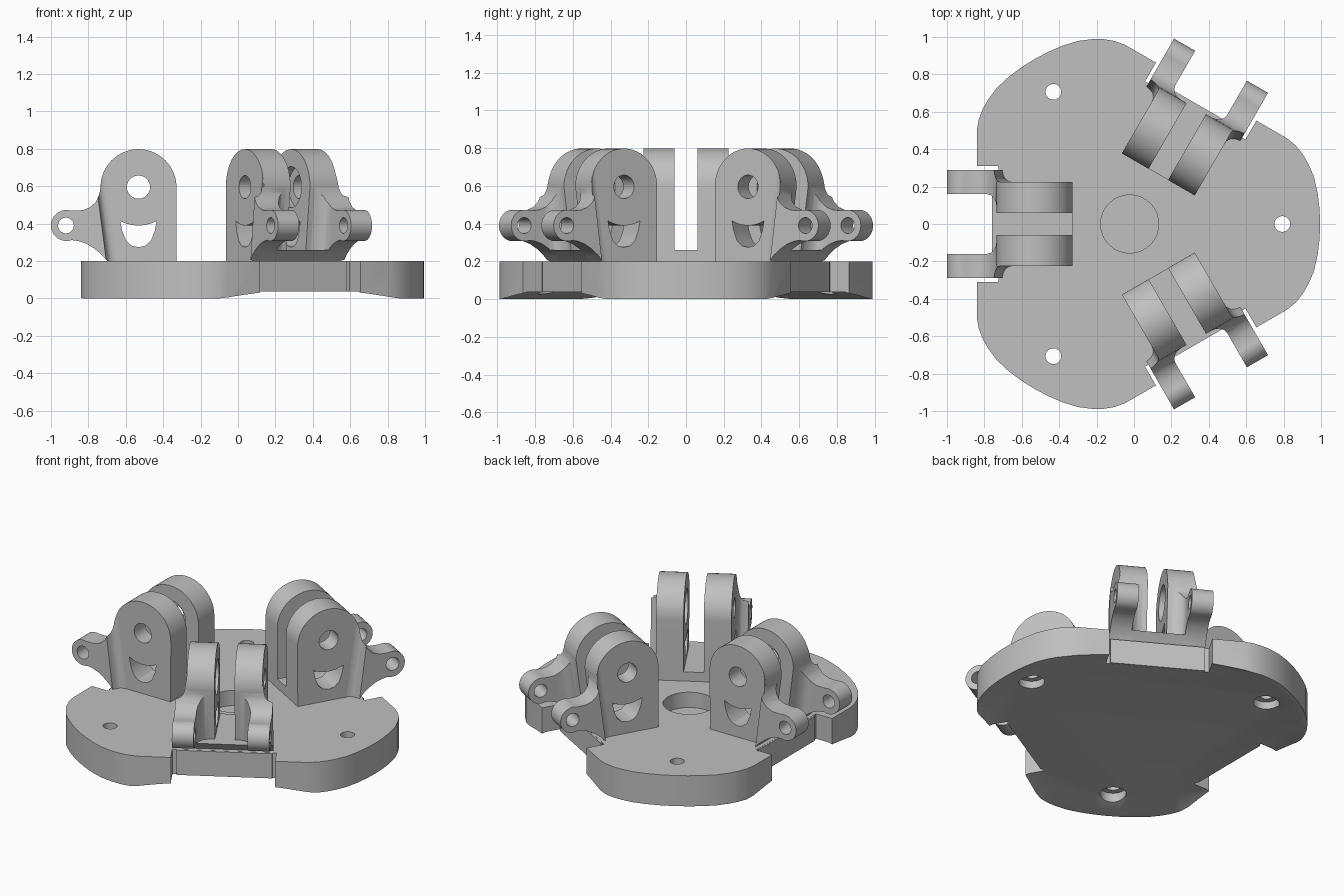
import bpy, bmesh, math
from mathutils import Matrix, Vector

if "Cube" in bpy.data.objects:
    bpy.data.objects.remove(bpy.data.objects["Cube"])

grey = bpy.data.materials.new("plain_grey")
grey.use_nodes = True
grey.diffuse_color = (0.53, 0.53, 0.53, 1)
grey.node_tree.nodes["Principled BSDF"].inputs["Base Color"].default_value = grey.diffuse_color

CENTRE = Vector((-0.023, 0, 0))


def turn(k):
    """Rotation by k thirds of a turn about the hub axis."""
    return (Matrix.Translation(CENTRE) @ Matrix.Rotation(k * math.tau / 3, 4, 'Z')
            @ Matrix.Translation(-CENTRE))


def arc(cx, cy, r, a0, a1, n=24):
    angles = [math.radians(a0 + (a1 - a0) * i / n) for i in range(n + 1)]
    return [(cx + r * math.cos(a), cy + r * math.sin(a)) for a in angles]


def circle(cx, cy, r, n=40):
    return arc(cx, cy, r, 0, 360, n)[:-1]


def prism(name, pts, lo, hi, axis='Z', taper=1.0):
    """Extrude a profile along z (points are x, y) or along y (points are x, z)."""
    bm = bmesh.new()
    place = (lambda p, h: (p[0], p[1], h)) if axis == 'Z' else (lambda p, h: (p[0], h, p[1]))
    a = [bm.verts.new(place(p, lo)) for p in pts]
    b = [bm.verts.new(place(p, hi)) for p in pts]
    bm.faces.new(a)
    bm.faces.new(b)
    for i in range(len(pts)):
        j = (i + 1) % len(pts)
        bm.faces.new((a[i], a[j], b[j], b[i]))
    if taper != 1.0:
        bmesh.ops.scale(bm, vec=(taper, taper, 1), verts=b, space=Matrix.Translation(-CENTRE))
    bmesh.ops.recalc_face_normals(bm, faces=bm.faces)
    mesh = bpy.data.meshes.new(name)
    bm.to_mesh(mesh)
    bm.free()
    mesh.materials.append(grey)
    ob = bpy.data.objects.new(name, mesh)
    bpy.context.collection.objects.link(ob)
    return ob


def select(ob):
    bpy.ops.object.select_all(action='DESELECT')
    ob.select_set(True)
    bpy.context.view_layer.objects.active = ob


def combine(ob, tool, operation='DIFFERENCE'):
    select(ob)
    mod = ob.modifiers.new("bool", 'BOOLEAN')
    mod.object, mod.operation, mod.solver = tool, operation, 'EXACT'
    bpy.ops.object.modifier_apply(modifier=mod.name)
    bpy.data.objects.remove(tool)


def smooth(ob):
    select(ob)
    bpy.ops.object.shade_smooth_by_angle(angle=math.radians(28))


# Base plate: one lobe outline, repeated three times with notches between
half = [(0.995, 0), (0.992, 0.08), (0.982, 0.165), (0.963, 0.25), (0.932, 0.323),
        (0.902, 0.374), (0.864, 0.42), (0.82, 0.457), (0.654, 0.553), (0.596, 0.452)]
lobe = [(x, -y) for x, y in half[:0:-1]] + half
outline = []
for k in range(3):
    outline += [(turn(k) @ Vector((x, y, 0))).to_2d() for x, y in lobe]
base = prism("base_plate", outline, 0, 0.2)
# dished underside that leaves a low lip at the lobe tips
combine(base, prism("dish", circle(CENTRE.x, 0, 1.016, 96), -0.01, 0.037, taper=0.84))
combine(base, prism("hub_recess", circle(CENTRE.x, 0, 0.155, 64), 0.1, 0.3))
for k in range(3):
    for r, lo, hi in ((0.042, -0.1, 0.3), (0.078, -0.1, 0.085)):
        hole = prism("bolt_hole", circle(0.793, 0, r), lo, hi)
        hole.data.transform(turn(k))
        combine(base, hole)
smooth(base)

# Bracket side profiles (x, z), drawn for the one on the right-hand side
PX, PZ = -0.532, 0.595
leg_side = [(-0.33, 0.19)] + arc(PX, PZ, 0.203, 0, 180, 36) + [(-0.682, 0.19)]
arm_side = (arc(-0.917, 0.39, 0.083, 75, 290, 26)
            + [(-0.85, 0.306), (-0.81, 0.292), (-0.77, 0.268), (-0.73, 0.235), (-0.69, 0.19),
               (-0.65, 0.19), (-0.65, 0.64)]
            + arc(PX, PZ, 0.202, 150, 180, 6)
            + [(-0.742, 0.555), (-0.76, 0.517), (-0.79, 0.488), (-0.83, 0.472), (-0.865, 0.47)])
# Arm plan (x, y) at the foot; it leans outward with height along the leg's sloping edge
arm_plan = [(-1.05, 0.16), (-0.75, 0.16), (-0.725, 0.154), (-0.704, 0.138), (-0.69, 0.115),
            (-0.682, 0.085), (-0.62, 0.085), (-0.62, 0.222), (-0.66, 0.226), (-0.677, 0.232),
            (-0.69, 0.243), (-0.699, 0.262), (-0.704, 0.29), (-1.05, 0.29)]
LEAN = Matrix.Identity(4)
LEAN[0][2], LEAN[0][3] = -0.13, 0.026
smile_side = [(0.087, 0.36), (0.067, 0.31), (0.037, 0.282)]
smile = (arc(PX, 0.594, 0.204, 241.3, 298.7, 12) + [(PX + x, z) for x, z in smile_side]
         + [(PX, 0.274)] + [(PX - x, z) for x, z in reversed(smile_side)])
pad_side = [(-0.33, 0.19), (-0.33, 0.26), (-0.758, 0.26), (-0.73, 0.235), (-0.69, 0.19)]
block_side = [(-0.6, 0.038), (-0.735, 0.038), (-0.735, 0.199), (-0.6, 0.199)]

parts = [prism("bracket_pad", pad_side, -0.162, 0.162, 'Y'),
         prism("bracket_block", block_side, -0.285, 0.285, 'Y')]
for s, side in ((1, "back"), (-1, "front")):
    # leg with pivot hole, inner counterbore and smile-shaped window
    leg = prism(side + "_leg", leg_side, s * 0.06, s * 0.225, 'Y')
    combine(leg, prism("pivot_hole", circle(PX, PZ, 0.062), s * 0.01, s * 0.3, 'Y'))
    combine(leg, prism("counterbore", circle(PX, PZ, 0.11), s * 0.01, s * 0.11, 'Y'))
    combine(leg, prism("window", smile, s * 0.01, s * 0.3, 'Y'))
    # outrigger arm: side profile limited by its leaning plan shape, then drilled
    arm = prism(side + "_arm", arm_side, s * 0.05, s * 0.4, 'Y')
    plan = prism("arm_plan", [(x, s * y) for x, y in arm_plan], 0.1, 0.8)
    plan.data.transform(LEAN)
    combine(arm, plan, 'INTERSECT')
    combine(arm, prism("lug_hole", circle(-0.92, 0.39, 0.042), s * 0.1, s * 0.4, 'Y'))
    parts += [leg, arm]

# Repeat the bracket around the hub
for part in parts:
    smooth(part)
    for k in (1, 2):
        twin = part.copy()
        twin.data = part.data.copy()
        twin.data.transform(turn(k))
        twin.name = part.name + "_turned_" + str(k)
        bpy.context.collection.objects.link(twin)
